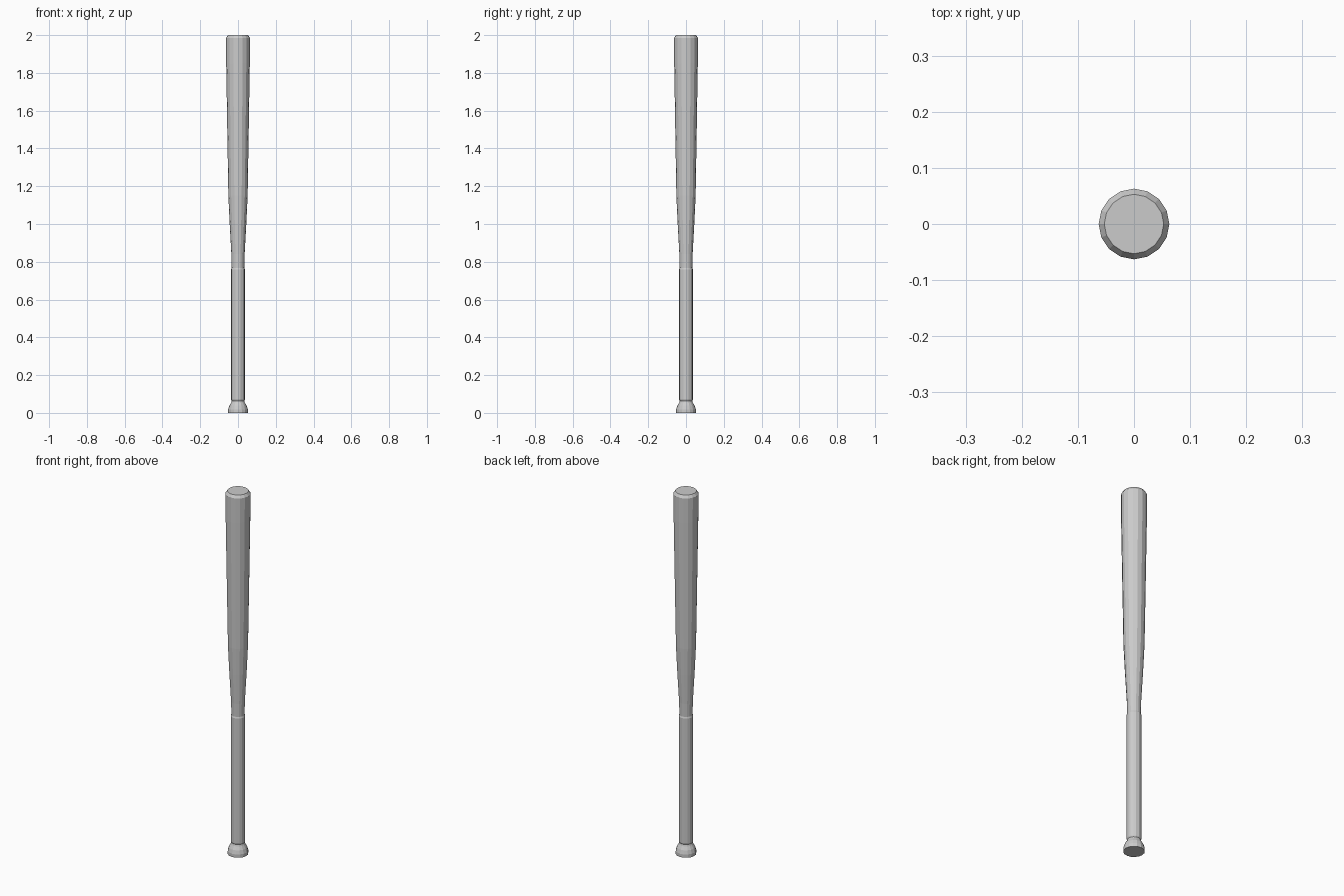
import bpy, bmesh
from math import cos, sin, pi

if "Cube" in bpy.data.objects:
    bpy.data.objects.remove(bpy.data.objects["Cube"])

SIDES = 16


def lathe(name, profile):
    """Closed flat-faced solid of revolution from (radius, z) points."""
    bm = bmesh.new()
    rings = [[bm.verts.new((r * cos(2 * pi * i / SIDES), r * sin(2 * pi * i / SIDES), z))
              for i in range(SIDES)] for r, z in profile]
    for a, b in zip(rings, rings[1:]):
        for i in range(SIDES):
            j = (i + 1) % SIDES
            bm.faces.new((a[i], a[j], b[j], b[i]))
    bm.faces.new(rings[0][::-1])
    bm.faces.new(rings[-1])
    mesh = bpy.data.meshes.new(name)
    bm.to_mesh(mesh)
    bm.free()
    obj = bpy.data.objects.new(name, mesh)
    bpy.context.collection.objects.link(obj)
    return obj


# Flared knob at the foot
lathe("knob", [(0.052, 0), (0.052, 0.018), (0.046, 0.038), (0.036, 0.055), (0.031, 0.07)])

# Wrapped grip, slightly thicker than the wood it covers
lathe("grip", [(0.031, 0.06), (0.036, 0.07), (0.036, 0.76), (0.033, 0.768)])

# Tapered barrel with a chamfered tip
lathe("barrel", [(0.033, 0.755), (0.035, 0.84), (0.044, 1.0), (0.051, 1.15),
                 (0.056, 1.45), (0.0625, 1.85), (0.063, 1.985), (0.053, 2.0)])
